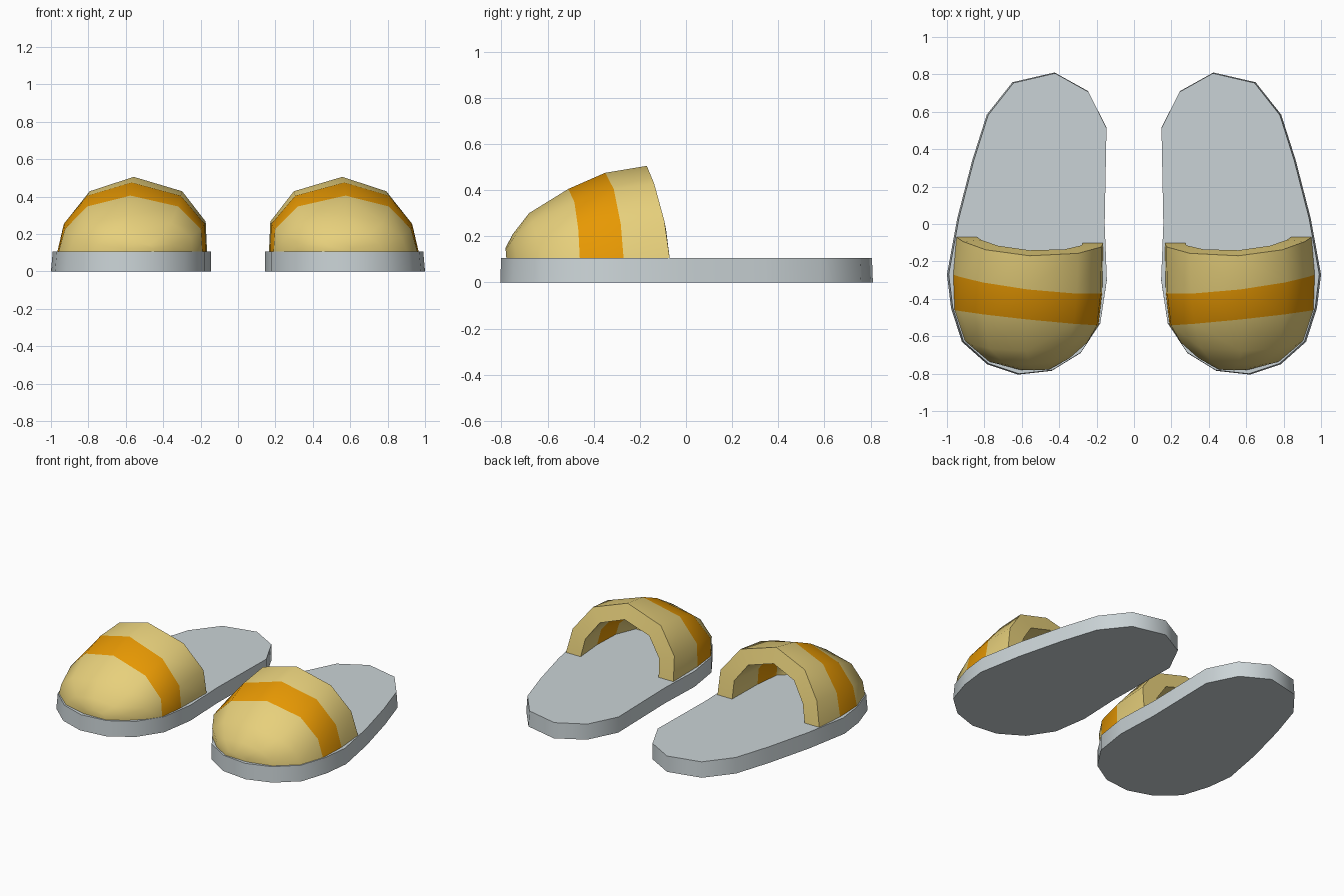
import bpy, bmesh, math

if "Cube" in bpy.data.objects:
    bpy.data.objects.remove(bpy.data.objects["Cube"])


def material(name, rgb):
    m = bpy.data.materials.new(name)
    m.diffuse_color = (*rgb, 1)
    m.use_nodes = True
    m.node_tree.nodes["Principled BSDF"].inputs["Base Color"].default_value = m.diffuse_color
    return m


GREY = material("sole grey", (0.59, 0.65, 0.67))
TAN = material("upper tan", (0.80, 0.63, 0.20))
ORANGE = material("stripe orange", (0.81, 0.32, 0.001))


def finish(name, bm, mats, angle):
    """Turn a bmesh into a mirrored left/right pair."""
    bmesh.ops.recalc_face_normals(bm, faces=bm.faces)
    me = bpy.data.meshes.new(name)
    bm.to_mesh(me)
    bm.free()
    ob = bpy.data.objects.new(name, me)
    bpy.context.collection.objects.link(ob)
    for m in mats:
        me.materials.append(m)
    mod = ob.modifiers.new("other_foot", 'MIRROR')
    mod.use_axis[0] = True
    mod.use_mirror_merge = False
    bpy.ops.object.select_all(action='DESELECT')
    ob.select_set(True)
    bpy.context.view_layer.objects.active = ob
    bpy.ops.object.modifier_apply(modifier=mod.name)
    bpy.ops.object.shade_smooth_by_angle(angle=math.radians(angle))
    return ob


# Sole: extruded foot outline, slightly narrower at the top
SOLE_H = 0.105
outline = [(.425, .81), (.65, .758), (.787, .585), (.865, .34), (.945, .03),
           (1.0, -.27), (.978, -.45), (.92, -.63), (.785, -.75), (.62, -.805),
           (.44, -.785), (.285, -.69), (.18, -.53), (.145, -.3), (.157, 0),
           (.147, .515), (.245, .71)]
bm = bmesh.new()
base = bm.faces.new([bm.verts.new((x, y, 0)) for x, y in outline])
ext = bmesh.ops.extrude_face_region(bm, geom=[base], use_keep_orig=True)
for v in [g for g in ext['geom'] if isinstance(g, bmesh.types.BMVert)]:
    v.co = (.15 + (v.co.x - .15) * .989, v.co.y * .995, SOLE_H)
finish("sole", bm, [GREY], 55)

# Upper: arch sections from the opening to the toe
# (inner x, outer x, inner y, outer y, top y, top z)
sections = [(.165, .95, -.10, -.07, -.17, .505),
            (.170, .967, -.365, -.27, -.35, .475),
            (.190, .960, -.54, -.46, -.51, .405),
            (.245, .905, -.62, -.625, -.68, .30),
            (.340, .775, -.71, -.735, -.75, .21),
            (.450, .615, -.775, -.778, -.782, .15)]
arch = [(0, 0), (.01, .41), (.17, .81), (.5, 1), (.8, .81), (.955, .41), (1, 0)]
WALL = 0.10


def arch_points(s, wall=0.0):
    x0, x1, y0, y1, yt, zt = s
    z0 = SOLE_H - 0.005
    k = 1 - wall / (zt - z0)
    pts = []
    for u, h in arch:
        y = y0 + (y1 - y0) * u + (yt - (y0 + y1) / 2) * (h * k) ** 1.5
        pts.append((x0 + wall * 1.1 + (x1 - x0 - wall * 2.2) * u, y, z0 + (zt - z0) * h * k))
    return pts


bm = bmesh.new()


def skin(rows):
    """Bridge successive arches; the second band is the stripe."""
    for i, (a, b) in enumerate(zip(rows, rows[1:])):
        for j in range(len(arch) - 1):
            f = bm.faces.new((a[j], a[j + 1], b[j + 1], b[j]))
            f.material_index = 1 if i == 1 else 0
    bm.faces.new(rows[-1])


outer = [[bm.verts.new(p) for p in arch_points(s)] for s in sections]
inner = [[bm.verts.new(p) for p in arch_points(s, WALL)] for s in sections[:4]]
for v in inner[3]:
    v.co.y += 0.03
skin(outer)
skin(inner)
# Thick rim around the opening
for j in range(len(arch) - 1):
    bm.faces.new((outer[0][j], outer[0][j + 1], inner[0][j + 1], inner[0][j]))
finish("upper", bm, [TAN, ORANGE], 62)
